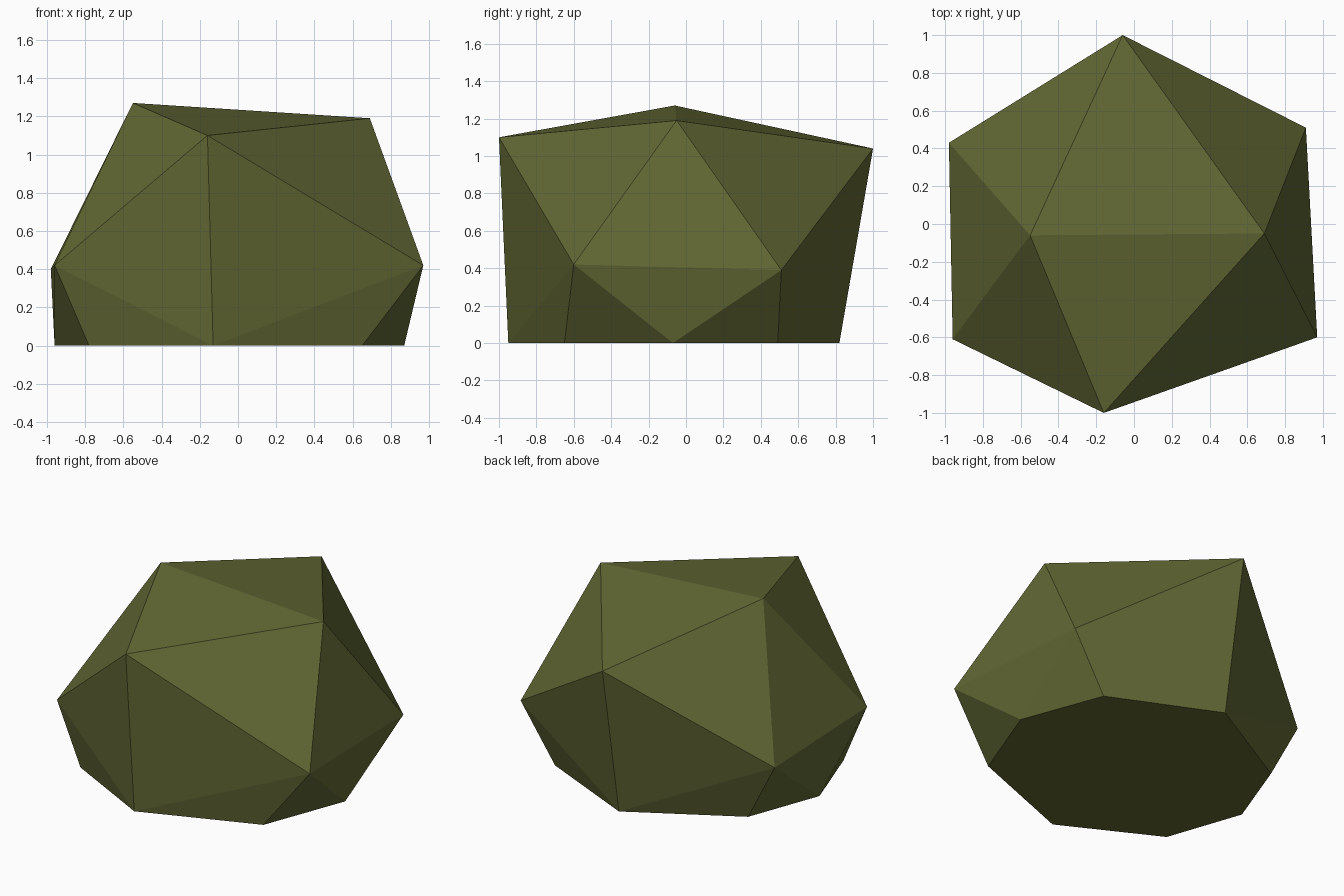
import bpy
import bmesh

if "Cube" in bpy.data.objects:
    bpy.data.objects.remove(bpy.data.objects["Cube"])

# Rock corners: two on the ridge, one at each shoulder, four round the waist
UPPER = {
    "ridge_l": (-0.55, -0.06, 1.27), "ridge_r": (0.69, -0.05, 1.19),
    "front": (-0.16, -1.00, 1.10), "back": (-0.06, 1.00, 1.04),
    "fl": (-0.96, -0.61, 0.42), "fr": (0.97, -0.60, 0.42),
    "br": (0.91, 0.51, 0.39), "bl": (-0.98, 0.43, 0.40),
}
# Flat eight-sided base
BASE = {
    "b_right": (0.87, -0.07), "b_br": (0.66, 0.49), "b_back": (-0.06, 0.82),
    "b_bl": (-0.77, 0.42), "b_left": (-0.96, -0.09), "b_fl": (-0.78, -0.61),
    "b_front": (-0.13, -0.95), "b_fr": (0.65, -0.65),
}

bm = bmesh.new()
v = {n: bm.verts.new(p) for n, p in UPPER.items()}
v.update({n: bm.verts.new((x, y, 0)) for n, (x, y) in BASE.items()})


def face(*names):
    bm.faces.new([v[n] for n in names])


# Top facets and side facets
for end in ("front", "back"):
    face("ridge_l", "ridge_r", end)
for s, side in (("l", "left"), ("r", "right")):
    ridge = "ridge_" + s
    face(ridge, "f" + s, "b" + s)
    face("f" + s, "b" + s, "b_" + side)
    for e, end in (("f", "front"), ("b", "back")):
        waist = e + s
        face(ridge, end, waist)
        face(end, waist, "b_" + end)
        face(waist, "b_" + waist, "b_" + end)
        face(waist, "b_" + waist, "b_" + side)

# Underside
face(*BASE)
bmesh.ops.recalc_face_normals(bm, faces=bm.faces[:])

mesh = bpy.data.meshes.new("rock")
bm.to_mesh(mesh)
bm.free()
mat = bpy.data.materials.new("olive stone")
mat.diffuse_color = (0.122, 0.138, 0.034, 1)
mat.use_nodes = True
mat.node_tree.nodes["Principled BSDF"].inputs["Base Color"].default_value = mat.diffuse_color
mesh.materials.append(mat)
rock = bpy.data.objects.new("rock", mesh)
bpy.context.collection.objects.link(rock)
